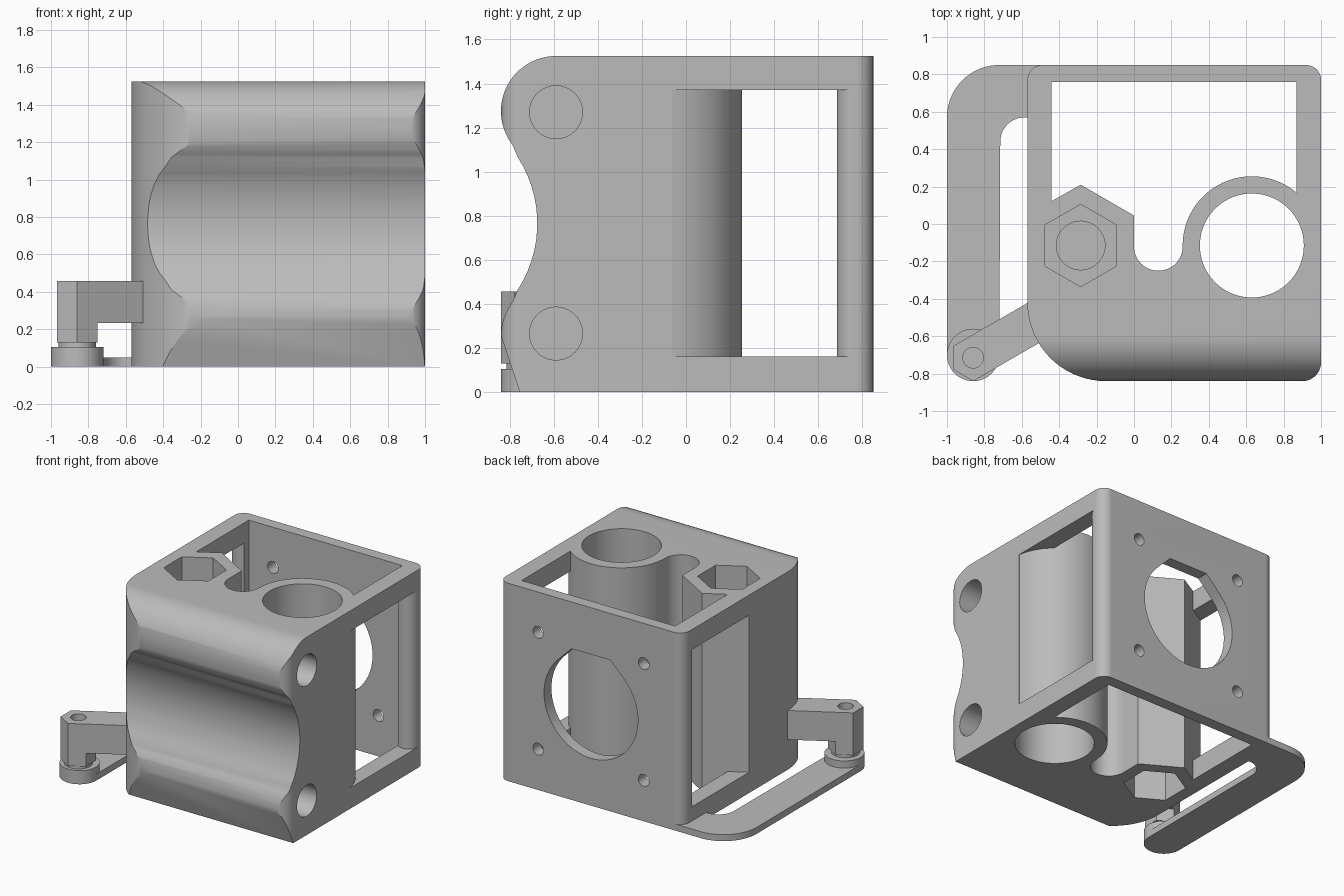
import bpy
from math import cos, sin, radians, sqrt
from mathutils import Matrix

cube = bpy.data.objects.get("Cube")
if cube:
    bpy.data.objects.remove(cube)

grey = bpy.data.materials.new("light_grey")
grey.use_nodes = True
COLOUR = (0.5, 0.5, 0.5, 1)
grey.diffuse_color = COLOUR
grey.node_tree.nodes["Principled BSDF"].inputs["Base Color"].default_value = COLOUR

# Local prism axis Z turned to world X or world Y
ALONG_Z = Matrix.Identity(4)
ALONG_X = Matrix(((0, 0, 1, 0), (1, 0, 0, 0), (0, 1, 0, 0), (0, 0, 0, 1)))
ALONG_Y = Matrix(((1, 0, 0, 0), (0, 0, 1, 0), (0, 1, 0, 0), (0, 0, 0, 1)))


def arc(cx, cy, r, a, b):
    n = max(2, round(abs(b - a) / 5))
    angles = [radians(a + (b - a) * i / n) for i in range(n + 1)]
    return [(cx + r * cos(t), cy + r * sin(t)) for t in angles]


def circle(cx, cy, r):
    return arc(cx, cy, r, 0, 360)[:-1]


def hexagon(cx, cy, r):
    return [(cx + r * cos(radians(t)), cy + r * sin(radians(t))) for t in range(30, 390, 60)]


def prism(name, pts, lo, hi, turn=ALONG_Z):
    """Extrude a closed 2D outline along one world axis."""
    n = len(pts)
    verts = [turn @ Matrix.Translation((x, y, z)).to_translation() for z in (lo, hi) for x, y in pts]
    faces = [tuple(range(n))[::-1], tuple(range(n, 2 * n))]
    faces += [(i, (i + 1) % n, (i + 1) % n + n, i + n) for i in range(n)]
    mesh = bpy.data.meshes.new(name)
    mesh.from_pydata(verts, [], faces)
    area = sum(p[0] * q[1] - q[0] * p[1] for p, q in zip(pts, pts[1:] + pts[:1]))
    if (area < 0) != (turn.determinant() < 0):
        mesh.flip_normals()
    mesh.materials.append(grey)
    obj = bpy.data.objects.new(name, mesh)
    bpy.context.collection.objects.link(obj)
    return obj


def combine(obj, tool, operation="DIFFERENCE"):
    """Apply a boolean and discard the tool."""
    mod = obj.modifiers.new("cut", "BOOLEAN")
    mod.object, mod.operation, mod.solver = tool, operation, "EXACT"
    graph = bpy.context.evaluated_depsgraph_get()
    mesh = bpy.data.meshes.new_from_object(obj.evaluated_get(graph))
    obj.modifiers.clear()
    obj.data = mesh
    bpy.data.objects.remove(tool)


HEIGHT = 1.525
MID_X, MID_Z = 0.215, 0.765
NUT = (-0.285, -0.115)
BORE = (0.63, -0.115)
RING = 0.37

# Housing: plan outline intersected with the side profile
plan = (arc(0.92, 0.77, 0.08, 0, 90) + arc(-0.49, 0.77, 0.08, 90, 180)
        + arc(-0.15, -0.42, 0.42, 180, 270) + arc(0.9, -0.74, 0.1, 270, 360))
housing = prism("housing", plan, -0.1, HEIGHT + 0.1)
profile = ([(1, 0), (1, HEIGHT)] + arc(-0.59, 1.275, 0.25, 90, 218)
           + arc(-1.23, MID_Z, 0.555, 38, -38)[1:-1]
           + arc(-0.59, 0.255, 0.25, 142, 180) + [(-0.755, 0)])
combine(housing, prism("side_profile", profile, -2, 2, ALONG_X), "INTERSECT")

# Motor cavity, shaped around the nut holder, slot and bearing ring
cavity = ([(-0.44, 0.76), (-0.44, 0.122), (NUT[0], 0.21), (0, 0.045)]
          + arc(0.13, -0.12, 0.13, 180, 360)
          + arc(*BORE, RING, 179, 49.6) + [(0.87, 0.76)])
combine(housing, prism("cavity", cavity, -0.2, 2))

# Side windows, leaving round posts at the back corners
right = (arc(*BORE, RING, 49.6, 8) + [(1.2, -0.06), (1.2, 0.751)]
         + arc(0.92, 0.765, 0.08, -10, -128.7) + [(0.8, 0.6), (0.8, 0.4)])
left = ([(-0.44, 0.122), (-0.7, -0.028), (-0.7, 0.751)]
        + arc(-0.49, 0.765, 0.08, 190, 308.7) + [(-0.37, 0.6), (-0.37, 0.4)])
for side in (right, left):
    combine(housing, prism("window", side, 0.16, 1.37))

# Bearing bore, nut pockets and the threaded rod bore between them
combine(housing, prism("bearing_bore", circle(*BORE, 0.278), -0.2, 2))
combine(housing, prism("top_pocket", hexagon(*NUT, 0.22), HEIGHT - 0.35, 2))
combine(housing, prism("bottom_pocket", hexagon(*NUT, 0.22), -0.2, 0.35))
combine(housing, prism("rod_bore", circle(*NUT, 0.13), 0.37, 1.3))

# Blind rod sockets in the side
for z in (0.265, 1.27):
    combine(housing, prism("rod_socket", circle(-0.59, z, 0.12), -0.25, 1.2, ALONG_X))

# Motor face: truncated teardrop opening and four screw holes
r = 0.4
flat = r * (sqrt(2) - 1)
teardrop = arc(MID_X, MID_Z, r, 135, 405) + [(MID_X + flat, MID_Z + r), (MID_X - flat, MID_Z + r)]
combine(housing, prism("motor_opening", teardrop, 0.7, 1, ALONG_Y))
for sx in (-1, 1):
    for sz in (-1, 1):
        hole = circle(MID_X + sx * 0.45, MID_Z + sz * 0.45, 0.045)
        combine(housing, prism("screw_hole", hole, 0.7, 1, ALONG_Y))

# Flexible floor strip with its round foot
strip = ([(-0.5, 0.85)] + arc(-0.72, 0.57, 0.28, 90, 180)
         + arc(-0.86, -0.7, 0.14, 180, 360)
         + arc(-0.585, 0.44, 0.13, 180, 90) + [(-0.5, 0.57)])
parts = [housing,
         prism("floor_strip", strip, 0, 0.05),
         prism("strip_foot", circle(-0.86, -0.7, 0.14), 0, 0.105),
         prism("post_spacer", circle(-0.86, -0.715, 0.1), 0.1, 0.135)]

# Hexagonal screw post carried by a slanted bracket
POST = (-0.86, -0.715)
post = prism("screw_post", hexagon(*POST, 0.125), 0.13, 0.457)
dx, dy = cos(radians(30)), sin(radians(30))
bracket_plan = [(POST[0] + u * dx - v * dy, POST[1] + u * dy + v * dx)
                for u, v in ((0.06, -0.108), (0.48, -0.108), (0.48, 0.108), (0.06, 0.108))]
bracket = prism("post_bracket", bracket_plan, 0.232, 0.457)
screw = circle(*POST, 0.055)
combine(post, prism("screw_bore", screw, 0.14, 1))
combine(bracket, prism("screw_bore", screw, 0.14, 1))
parts += [post, bracket]

# Smooth the curved walls, keep real edges sharp
for obj in bpy.context.view_layer.objects:
    obj.select_set(obj in parts)
bpy.context.view_layer.objects.active = housing
bpy.ops.object.shade_smooth_by_angle(angle=radians(25))
